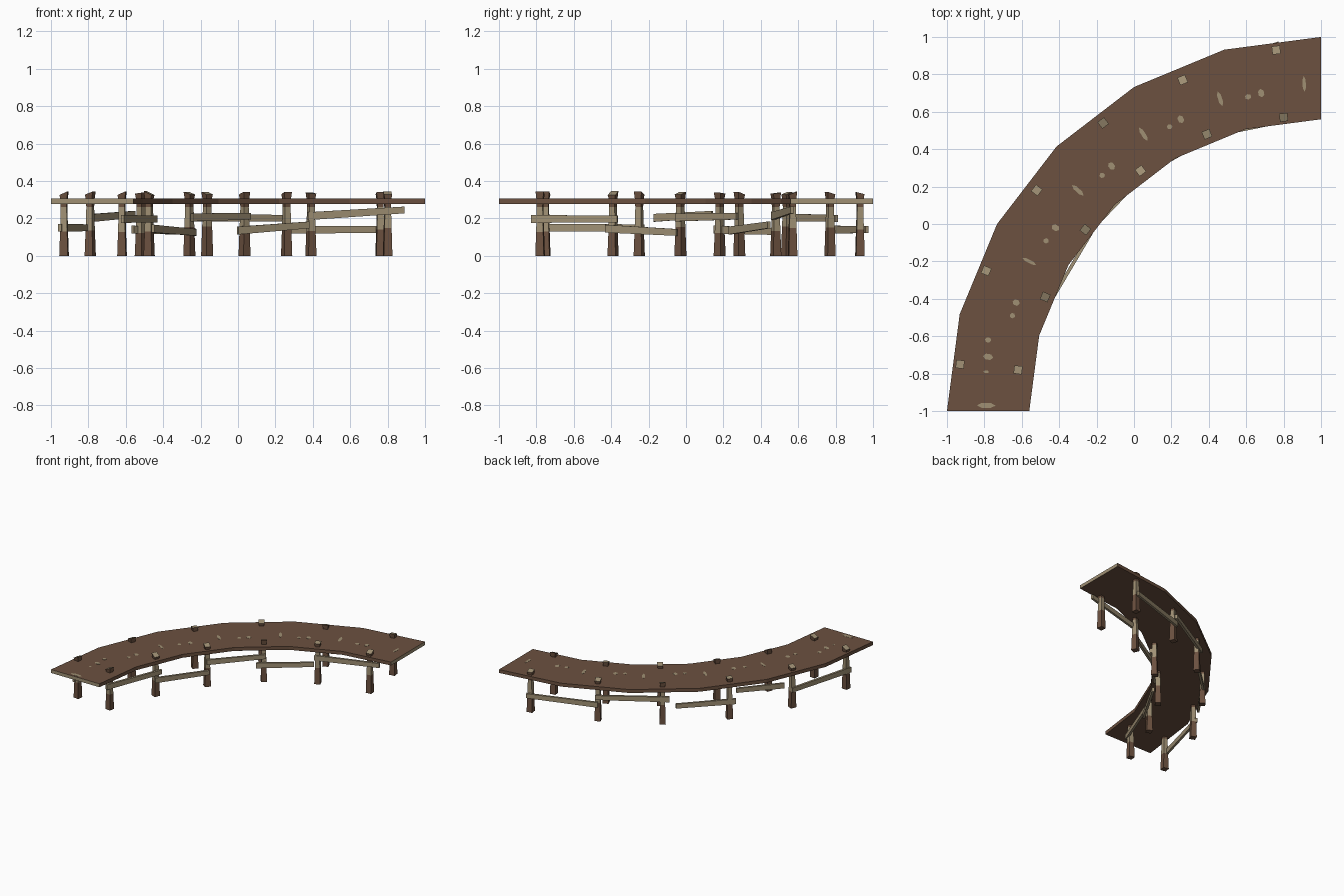
import bpy, bmesh, math, random
from mathutils import Vector

if "Cube" in bpy.data.objects:
    bpy.data.objects.remove(bpy.data.objects["Cube"])
random.seed(4)

def mat(name, rgb):
    m = bpy.data.materials.new(name)
    m.diffuse_color = (*rgb, 1)
    m.use_nodes = True
    m.node_tree.nodes["Principled BSDF"].inputs["Base Color"].default_value = m.diffuse_color
    return m

BROWN = mat("brown wood", (0.15, 0.083, 0.051))
TAN = mat("weathered tan wood", (0.35, 0.28, 0.175))
C = Vector((1, -1, 0))          # centre of the curve
TOP, BOTTOM = 0.305, 0.277      # deck heights

def finish(bm, name, mats):
    bmesh.ops.recalc_face_normals(bm, faces=bm.faces)
    me = bpy.data.meshes.new(name)
    bm.to_mesh(me)
    bm.free()
    for m in mats:
        me.materials.append(m)
    ob = bpy.data.objects.new(name, me)
    bpy.context.collection.objects.link(ob)
    return ob

def loft(bm, rings, mats, cap=(0, 0)):
    """Skin rings of points; mats gives a material for each band."""
    vs = [[bm.verts.new(p) for p in r] for r in rings]
    n = len(vs[0])
    for k in range(len(vs) - 1):
        for i in range(n):
            j = (i + 1) % n
            f = bm.faces.new((vs[k][i], vs[k][j], vs[k+1][j], vs[k+1][i]))
            f.material_index = mats[k]
    bm.faces.new(vs[0]).material_index = cap[0]
    bm.faces.new(vs[-1]).material_index = cap[1]

# curved deck: quarter ring in six straight segments, tan cut ends
bm = bmesh.new()
rings = []
for i in range(7):
    a = math.radians(15 * i)
    d = Vector((-math.cos(a), math.sin(a), 0))
    rings.append([C + d * r + Vector((0, 0, z))
                  for r, z in ((1.56, BOTTOM), (2, BOTTOM), (2, TOP), (1.56, TOP))])
loft(bm, rings, [0] * 6, (1, 1))
finish(bm, "deck", [BROWN, TAN])

# posts: tapered, slightly crooked, tan in the middle
outer = [(-.93, -.75), (-.79, -.25), (-.52, .18), (-.165, .54), (.26, .77), (.76, .93)]
inner = [(-.62, -.78), (-.475, -.39), (-.26, -.03), (.035, .285), (.39, .48), (.80, .57)]

def post(name, x, y):
    bm = bmesh.new()
    base = Vector((x, y, 0))
    d = (base - C).normalized()
    t = Vector((-d.y, d.x, 0))
    split = random.uniform(.12, .16)
    tilt = random.uniform(-.012, .012)
    rings = []
    for z, w in ((0, .023), (split, .019), (.26, .016), (.305, .018), (.335, .022)):
        rings.append([base + d * sx * w + t * sy * w +
                      Vector((0, 0, z + (tilt * sx if z > .32 else 0)))
                      for sx, sy in ((-1, -1), (1, -1), (1, 1), (-1, 1))])
    loft(bm, rings, [0, 1, 0, 0], (0, 1))
    finish(bm, name, [BROWN, TAN])

for i, p in enumerate(outer):
    post(f"outer_post_{i}", *p)
for i, p in enumerate(inner):
    post(f"inner_post_{i}", *p)

# side rails: crooked planks nailed across neighbouring posts
def rail(name, x0, y0, z0, x1, y1, z1, off):
    a, b = Vector((x0, y0, z0)), Vector((x1, y1, z1))
    mid = (a + b) / 2 - C
    side = Vector((-(b - a).y, (b - a).x, 0)).normalized()
    if side.dot(mid) < 0:
        side = -side
    bm = bmesh.new()
    rings = []
    for p, h in ((a, .021), (b, .018)):
        p = p + side * off
        rings.append([p + side * s * .009 + Vector((0, 0, u * h))
                      for s, u in ((-1, -1), (1, -1), (1, 1), (-1, 1))])
    loft(bm, rings, [0])
    finish(bm, name, [TAN])

for i, r in enumerate([(-.935, -.78, .15, -.785, -.23, .15),
                       (-.76, -.18, .203, -.54, .13, .222),
                       (-.55, .14, .14, -.22, .45, .13),
                       (-.21, .51, .205, .27, .79, .20),
                       (.25, .78, .14, .78, .95, .14)]):
    rail(f"outer_rail_{i}", *r, .018)
for i, r in enumerate([(-.635, -.82, .197, -.455, -.36, .197),
                       (-.47, -.42, .145, -.245, -.04, .125),
                       (-.26, -.04, .205, .05, .285, .212),
                       (-.01, .25, .135, .37, .46, .165),
                       (.37, .48, .212, .885, .585, .245)]):
    rail(f"inner_rail_{i}", *r, -.018)

# worn patches on the deck: x, y, length across, length along
patches = [(-.79, -.97, .10, .03), (-.79, -.79, .03, .015), (-.78, -.71, .055, .035),
           (-.78, -.62, .035, .03), (-.65, -.49, .03, .03), (-.63, -.42, .04, .035),
           (-.56, -.2, .085, .02), (-.47, -.09, .03, .03), (-.42, -.02, .045, .035),
           (-.3, .18, .085, .025), (-.17, .26, .03, .03), (-.12, .31, .045, .035),
           (.05, .48, .085, .025), (.19, .52, .03, .03), (.25, .56, .045, .035),
           (.46, .67, .085, .025), (.61, .68, .03, .035), (.68, .7, .045, .035),
           (.91, .75, .085, .02)]
bm = bmesh.new()
for x, y, l, w in patches:
    p = Vector((x, y, 0))
    d = (p - C).normalized()
    t = Vector((-d.y, d.x, 0))
    loft(bm, [[p + d * math.cos(k * math.pi / 3) * l / 2 +
               t * math.sin(k * math.pi / 3) * w / 2 + Vector((0, 0, z))
               for k in range(6)] for z in (TOP - .001, TOP + .001)], [0])
finish(bm, "worn_patches", [TAN])
